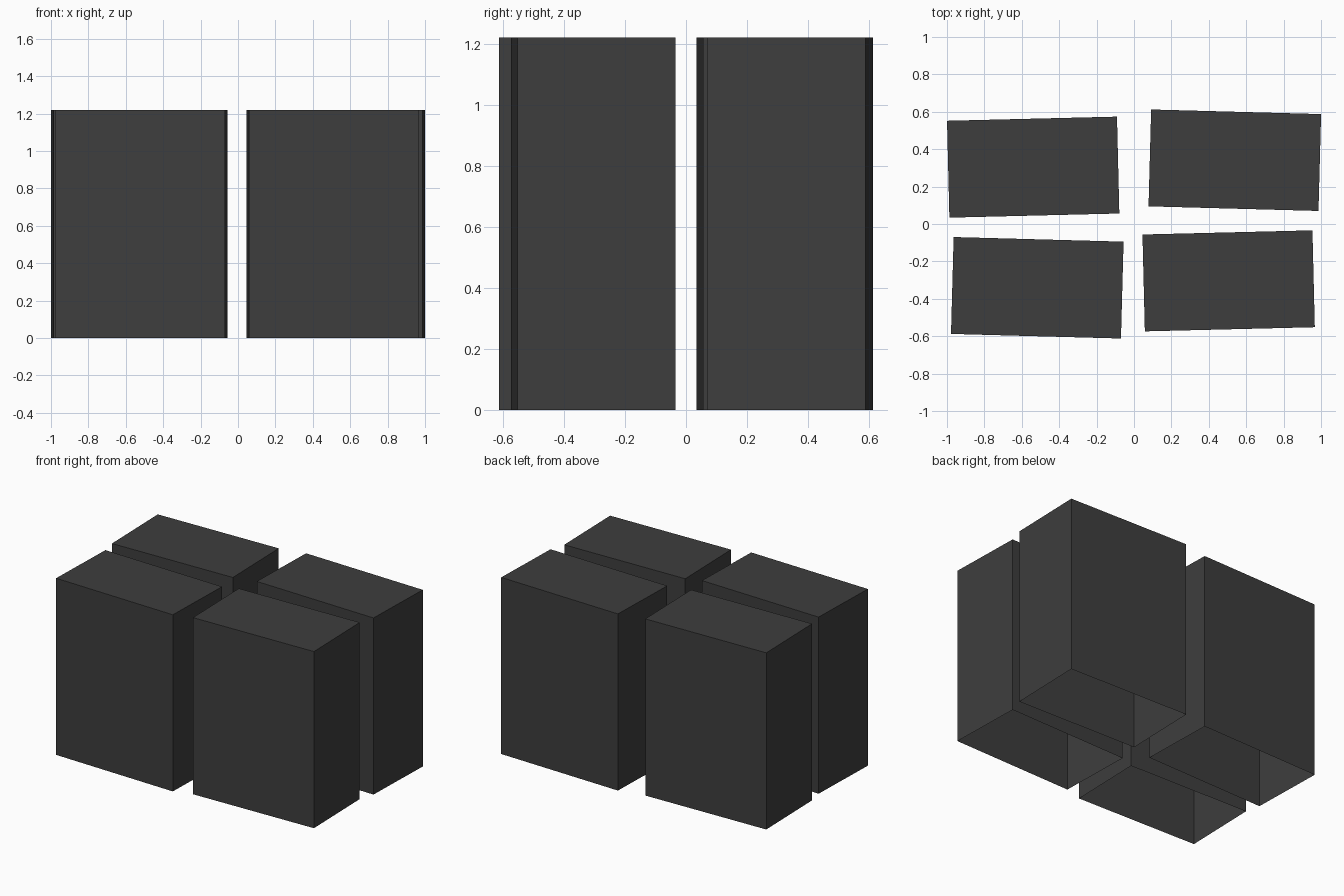
import bpy
import bmesh
from math import radians
from mathutils import Matrix

cube = bpy.data.objects.get("Cube")
if cube:
    bpy.data.objects.remove(cube, do_unlink=True)

WIDTH, DEPTH, HEIGHT = 0.909, 0.518, 1.22

# Single dark grey finish
grey = bpy.data.materials.new("dark_grey")
grey.use_nodes = True
colour = (0.048, 0.048, 0.048, 1)
grey.diffuse_color = colour
grey.node_tree.nodes["Principled BSDF"].inputs["Base Color"].default_value = colour


def add_block(name, x, y, turn):
    """Upright box shell, open underneath, turned slightly about z."""
    bm = bmesh.new()
    bmesh.ops.create_cube(bm, size=1)
    bmesh.ops.transform(
        bm, verts=bm.verts,
        matrix=Matrix.Diagonal((WIDTH, DEPTH, HEIGHT, 1))
        @ Matrix.Translation((0, 0, 0.5)))
    bm.normal_update()
    floor = [f for f in bm.faces if f.normal.z < -0.5]
    bmesh.ops.delete(bm, geom=floor, context='FACES_ONLY')
    mesh = bpy.data.meshes.new(name)
    bm.to_mesh(mesh)
    bm.free()
    mesh.materials.append(grey)
    block = bpy.data.objects.new(name, mesh)
    block.location = (x, y, 0)
    block.rotation_euler.z = radians(turn)
    bpy.context.collection.objects.link(block)


# Four loosely aligned blocks
add_block("front_right_block", -0.517, -0.341, -1.55)
add_block("front_left_block", 0.506, -0.304, 1.4)
add_block("back_right_block", -0.539, 0.304, 1.4)
add_block("back_left_block", 0.539, 0.341, -1.55)
